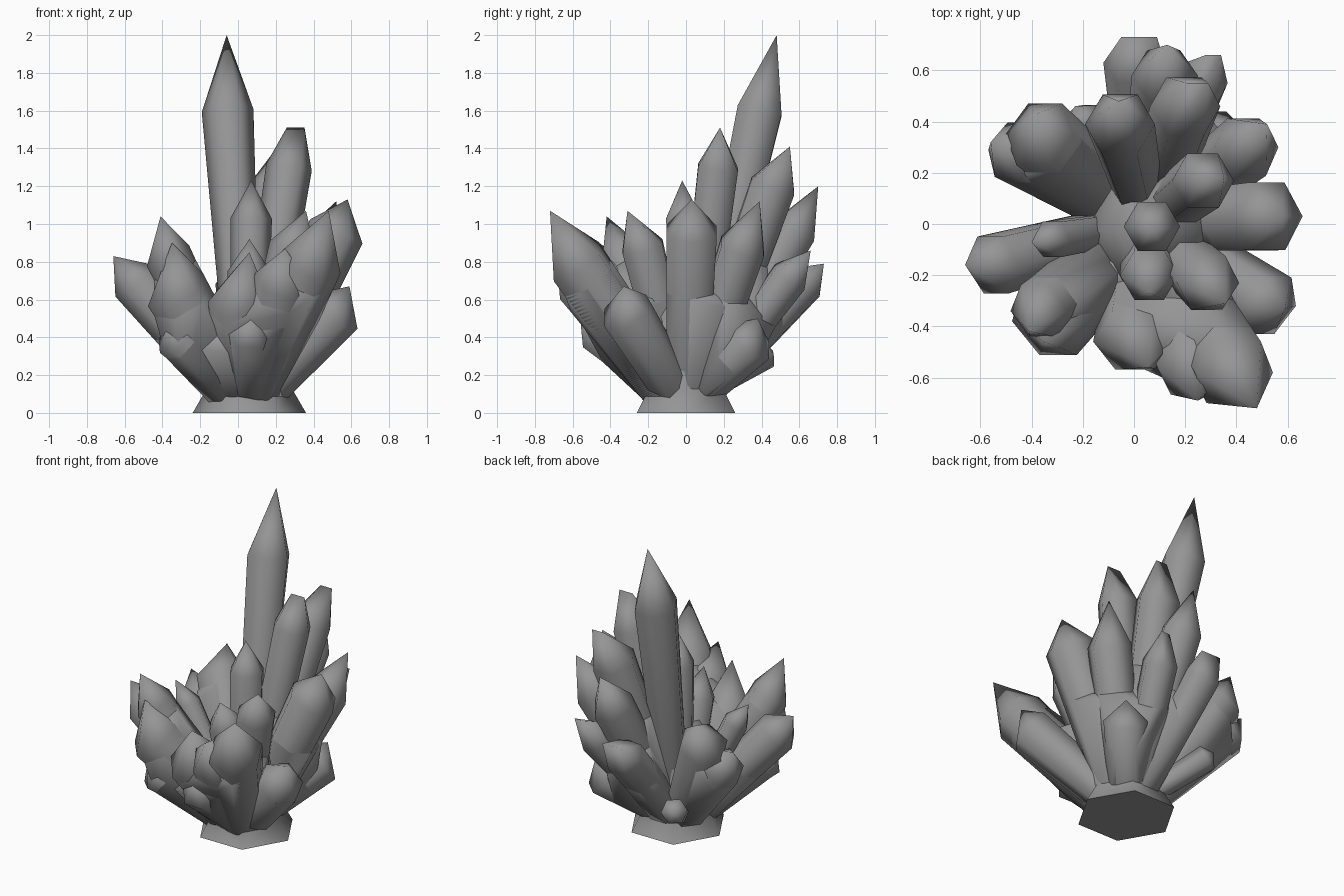
import bpy, bmesh, math
from mathutils import Vector

cube = bpy.data.objects.get("Cube")
if cube:
    bpy.data.objects.remove(cube, do_unlink=True)

# One flat mineral colour
stone = bpy.data.materials.new("grey_crystal")
stone.use_nodes = True
GREY = (0.3, 0.3, 0.3, 1)
stone.diffuse_color = GREY
stone.node_tree.nodes["Principled BSDF"].inputs["Base Color"].default_value = GREY

SIDES = 6
ROOT = Vector((0.05, 0, 0.1))
parts = []
shafts = {}


def ring(center, axis, radius):
    """Hexagon of points around an axis, with corners towards the sides."""
    u = Vector((0, 1, 0)).cross(axis).normalized()
    v = axis.cross(u).normalized()
    angles = [math.tau * i / SIDES for i in range(SIDES)]
    return [center + (u * math.cos(a) + v * math.sin(a)) * radius for a in angles]


def finish(name, bm):
    """Turn a bmesh into a named object."""
    bmesh.ops.recalc_face_normals(bm, faces=bm.faces)
    mesh = bpy.data.meshes.new(name)
    bm.to_mesh(mesh)
    bm.free()
    mesh.materials.append(stone)
    obj = bpy.data.objects.new(name, mesh)
    bpy.context.collection.objects.link(obj)
    parts.append(obj)


def skin(name, rings):
    """Closed solid through a stack of rings."""
    bm = bmesh.new()
    loops = [[bm.verts.new(p) for p in r] for r in rings]
    for low, high in zip(loops, loops[1:]):
        for i in range(SIDES):
            j = (i + 1) % SIDES
            bm.faces.new((low[i], low[j], high[j], high[i]))
    bm.faces.new(loops[0])
    bm.faces.new(loops[-1])
    bmesh.ops.remove_doubles(bm, verts=bm.verts, dist=0.0005)
    finish(name, bm)


def crystal(name, shoulder, tip, radius, blunt=0.0, taper=0.82):
    """Tapered hexagonal shaft with a pointed or chisel-shaped cap."""
    shoulder, tip = Vector(shoulder), Vector(tip)
    start = ROOT + Vector((shoulder.x - ROOT.x, shoulder.y, 0)) * 0.15
    axis = (shoulder - start).normalized()
    base, collar = ring(start, axis, radius * taper), ring(shoulder, axis, radius)
    ridge = Vector((blunt, 0, 0))
    cap = [tip + ridge * (1 if p.x > shoulder.x else -1) for p in collar]
    skin(name, [base, collar, cap])
    shafts[name] = (base, collar)


def web(name, members, reach):
    """Solid that fuses the lower parts of neighbouring shafts."""
    bm = bmesh.new()
    for member in members:
        base, collar = shafts[member]
        for low, high in zip(base, collar):
            bm.verts.new(low)
            bm.verts.new(low.lerp(high, reach))
    hull = bmesh.ops.convex_hull(bm, input=bm.verts)
    inside = [v for v in hull["geom_interior"] if isinstance(v, bmesh.types.BMVert)]
    bmesh.ops.delete(bm, geom=inside, context='VERTS')
    finish(name, bm)


# Flared foot and the fused core above it
up = Vector((0, 0, 1))
skin("foot", [ring(Vector((x, y, z)), up, r) for x, y, z, r in
              ((0.06, 0, 0, 0.3), (0.06, 0, 0.13, 0.225),
               (0.09, -0.03, 0.45, 0.28), (0.1, -0.02, 0.65, 0.17))])

# Tall crystals in the middle
crystal("tall_spire", (-0.055, 0.39, 1.6), (-0.06, 0.48, 2.0), 0.137, taper=0.65)
crystal("second_spire", (0.27, 0.17, 1.3), (0.305, 0.18, 1.51), 0.122, blunt=0.047)
crystal("center_crystal", (0.07, -0.01, 1.03), (0.07, -0.02, 1.23), 0.11)

# Back group
crystal("back_upper_crystal", (0.2, 0.46, 1.2), (0.25, 0.55, 1.41), 0.138, blunt=0.04)
crystal("back_crystal", (0.12, 0.58, 0.97), (0.13, 0.7, 1.2), 0.13)
crystal("back_lower_crystal", (0.0, 0.63, 0.69), (0.02, 0.73, 0.79), 0.12, blunt=0.07)
crystal("back_side_crystal", (0.26, 0.55, 0.72), (0.31, 0.66, 0.86), 0.11, blunt=0.03)
crystal("back_bud", (-0.21, 0.42, 0.31), (-0.23, 0.46, 0.33), 0.08)

# Left group
crystal("left_crystal", (0.52, 0.03, 0.96), (0.58, 0.03, 1.13), 0.153)
crystal("left_back_crystal", (0.44, 0.3, 0.88), (0.52, 0.39, 1.12), 0.135)
crystal("left_back_bud", (0.36, 0.35, 0.38), (0.38, 0.38, 0.5), 0.13)
crystal("left_low_crystal", (0.53, -0.32, 0.54), (0.59, -0.33, 0.67), 0.14)
crystal("left_inner_crystal", (0.29, -0.23, 0.88), (0.36, -0.31, 1.07), 0.125)

# Front group
crystal("front_large_crystal", (0.39, -0.58, 0.8), (0.48, -0.72, 1.07), 0.165)
crystal("front_twin_crystal", (0.24, -0.56, 0.7), (0.25, -0.69, 0.87), 0.155)
crystal("front_middle_crystal", (0.0, -0.46, 0.6), (0.06, -0.56, 0.85), 0.16)
crystal("front_inner_crystal", (0.06, -0.2, 0.75), (0.06, -0.27, 0.92), 0.115)
crystal("front_bud", (0.06, -0.48, 0.43), (0.07, -0.56, 0.5), 0.12)

# Right group
crystal("right_front_crystal", (-0.37, -0.34, 0.83), (-0.41, -0.42, 1.04), 0.125)
crystal("right_front_low_crystal", (-0.33, -0.38, 0.65), (-0.35, -0.46, 0.9), 0.17)
crystal("right_front_bud", (-0.34, -0.37, 0.4), (-0.37, -0.4, 0.48), 0.11)
crystal("right_crystal", (-0.55, -0.16, 0.7), (-0.66, -0.16, 0.83), 0.13)
crystal("right_inner_crystal", (-0.32, -0.06, 0.74), (-0.4, -0.07, 0.87), 0.08)
crystal("right_back_crystal", (-0.37, 0.35, 0.76), (-0.38, 0.43, 0.92), 0.15)
crystal("right_back_low_crystal", (-0.47, 0.29, 0.62), (-0.56, 0.32, 0.75), 0.13)

# Fused masses between neighbours
web("front_mass", ("front_large_crystal", "front_twin_crystal",
                   "front_middle_crystal"), 0.88)
web("front_low_mass", ("front_bud", "front_twin_crystal"), 0.75)
web("front_right_mass", ("front_middle_crystal", "right_front_low_crystal"), 0.6)
web("right_front_mass", ("right_front_low_crystal", "right_front_bud",
                         "right_front_crystal"), 0.9)
web("right_mass", ("right_crystal", "right_front_low_crystal"), 0.6)
web("right_back_mass", ("right_back_crystal", "right_back_low_crystal"), 0.9)
web("left_mass", ("left_crystal", "left_back_crystal"), 0.65)
web("left_back_mass", ("left_back_crystal", "left_back_bud",
                       "back_side_crystal"), 0.68)
web("back_mass", ("back_side_crystal", "back_crystal",
                  "back_upper_crystal"), 0.65)
web("back_low_mass", ("back_crystal", "back_lower_crystal"), 0.65)
web("inner_mass", ("center_crystal", "front_inner_crystal", "left_inner_crystal",
                   "second_spire"), 0.55)
web("inner_front_mass", ("left_inner_crystal", "front_large_crystal",
                         "front_inner_crystal"), 0.65)

# Soft facets, crisp only at the sharpest edges
bpy.ops.object.select_all(action='DESELECT')
for obj in parts:
    obj.select_set(True)
bpy.context.view_layer.objects.active = parts[0]
bpy.ops.object.shade_smooth_by_angle(angle=math.radians(70))
